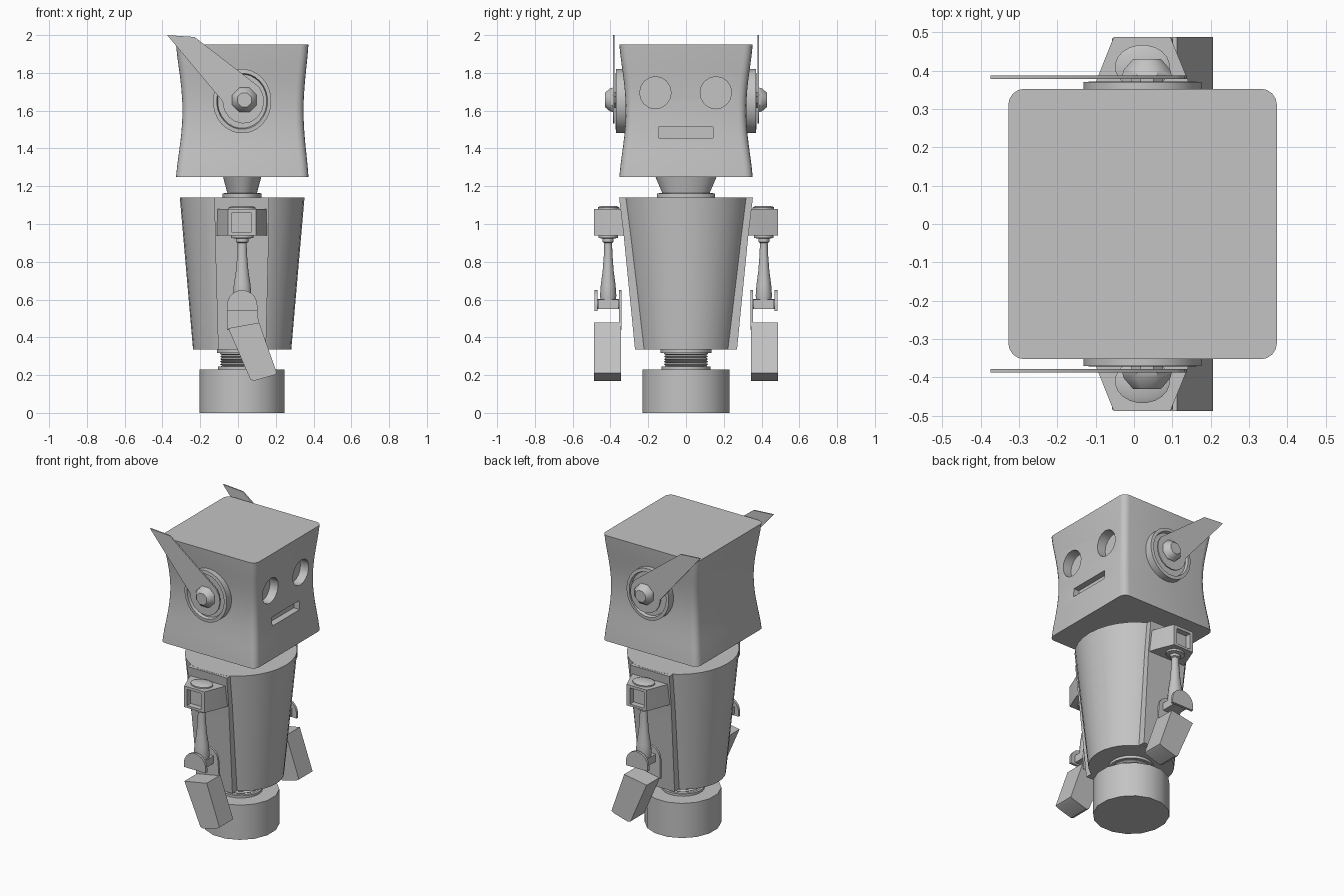
import bpy, bmesh, math
from mathutils import Vector

if "Cube" in bpy.data.objects:
    bpy.data.objects.remove(bpy.data.objects["Cube"])

grey = bpy.data.materials.new("robot_grey")
grey.diffuse_color = (0.55, 0.55, 0.55, 1)
grey.use_nodes = True
grey.node_tree.nodes["Principled BSDF"].inputs["Base Color"].default_value = grey.diffuse_color
CX = 0.022          # body axis in x


def loft(name, rings, mirror=False, angle=35):
    """Skin a list of equal-length point rings and cap both ends."""
    bm = bmesh.new()
    vs = [[bm.verts.new(p) for p in r] for r in rings]
    n = len(vs[0])
    for a, b in zip(vs, vs[1:]):
        for i in range(n):
            j = (i + 1) % n
            bm.faces.new((a[i], a[j], b[j], b[i]))
    bm.faces.new(vs[0][::-1])
    bm.faces.new(vs[-1])
    bmesh.ops.recalc_face_normals(bm, faces=bm.faces)
    me = bpy.data.meshes.new(name)
    bm.to_mesh(me)
    bm.free()
    ob = bpy.data.objects.new(name, me)
    bpy.context.collection.objects.link(ob)
    me.materials.append(grey)
    shade(ob, angle)
    if mirror:
        m = ob.modifiers.new("mirror", 'MIRROR')
        m.use_axis = (False, True, False)
    return ob


def select(ob):
    bpy.ops.object.select_all(action='DESELECT')
    ob.select_set(True)
    bpy.context.view_layer.objects.active = ob


def shade(ob, angle=35):
    select(ob)
    bpy.ops.object.shade_smooth_by_angle(angle=math.radians(angle))


def cut(ob, cutters):
    for c in cutters:
        m = ob.modifiers.new("cut", 'BOOLEAN')
        m.operation, m.solver, m.object = 'DIFFERENCE', 'EXACT', c
        select(ob)
        bpy.ops.object.modifier_move_to_index(modifier=m.name, index=0)
        bpy.ops.object.modifier_apply(modifier=m.name)
        bpy.data.objects.remove(c)
    shade(ob)


def ell(n, ra, rb, off=0.0):
    return [(ra * math.cos(2 * math.pi * (i + off) / n),
             rb * math.sin(2 * math.pi * (i + off) / n)) for i in range(n)]


def turned(name, prof, n=16, x=CX, y=0.0, ky=1.0, **kw):
    """Upright lathe: prof = (radius, z)."""
    return loft(name, [[(x + a, y + b, z) for a, b in ell(n, r, r * ky, .5)]
                       for r, z in prof], **kw)


def turned_y(name, prof, x, z, n=24, kz=1.0, **kw):
    """Sideways lathe: prof = (radius, y)."""
    return loft(name, [[(x + a, y, z + b) for a, b in ell(n, r, r * kz, .5)]
                       for r, y in prof], **kw)


def plate(name, pts, y0, y1, **kw):
    return loft(name, [[(x, y, z) for x, z in pts] for y in (y0, y1)], **kw)


def box(name, x0, x1, y0, y1, z0, z1, **kw):
    return plate(name, [(x0, z0), (x1, z0), (x1, z1), (x0, z1)], y0, y1, **kw)


# base drum and ribbed waist
turned("base", [(0.229, 0), (0.229, 0.23)], ky=1.02)
ribs = [(0.13, 0.23), (0.13, 0.245), (0.115, 0.245)]
for i in range(5):
    z = 0.25 + i * 0.014
    ribs += [(0.108, z), (0.118, z + 0.007)]
ribs += [(0.115, 0.318), (0.135, 0.318), (0.135, 0.336)]
turned("waist", ribs, n=24)

# torso: tapered oval tub with flattened sides
rings = []
for z, rx, ry in ((0.335, 0.26, 0.255), (1.14, 0.33, 0.355)):
    rings.append([(CX + a, max(-.96 * ry, min(.96 * ry, b)), z)
                  for a, b in ell(32, rx, ry)])
loft("torso", rings)

# raised flat panel on each side of the torso
loft("side_panel", [[(x0, 0.15, z), (x1, 0.15, z), (x1, y, z), (x0, y, z)]
                    for z, x0, x1, y in ((0.336, -0.105, 0.148, 0.27),
                                         (0.94, -0.122, 0.163, 0.33),
                                         (1.139, -0.125, 0.165, 0.354))], mirror=True)

# shoulder bracket with a square window
sh = loft("shoulder", [[(-0.122, 0.30, z), (0.163, 0.30, z), (0.143, 0.37, z),
                        (0.095, 0.488, z), (-0.053, 0.488, z), (-0.1, 0.37, z)]
                       for z in (0.94, 1.08)], mirror=True)
cut(sh, [box("window_cutter", -0.032, 0.07, 0.45, 0.55, 0.955, 1.062)])
turned("shoulder_cap", [(0.072, 1.07), (0.072, 1.088), (0.05, 1.096)],
       y=0.41, ky=0.8, n=20, mirror=True)

# turned upper arm
turned("upper_arm", [(0.06, 0.945), (0.06, 0.927), (0.034, 0.922), (0.034, 0.905),
                     (0.024, 0.9), (0.026, 0.84), (0.034, 0.75), (0.045, 0.68),
                     (0.05, 0.62), (0.046, 0.595), (0.03, 0.58)],
       y=0.412, ky=0.88, mirror=True)

# elbow pin, fork plates and tilted block hand
turned_y("elbow_pin", [(0.028, 0.342), (0.028, 0.478)], CX, 0.576, n=12, mirror=True)
box("elbow_block", CX - 0.05, CX + 0.05, 0.358, 0.466, 0.55, 0.6, mirror=True)
arc = [(CX + 0.08 * math.cos(math.pi * i / 10), 0.57 + 0.08 * math.sin(math.pi * i / 10))
       for i in range(11)]
plate("elbow_outer_plate", [(CX + 0.08, 0.54)] + arc + [(CX - 0.08, 0.54)],
      0.468, 0.484, mirror=True)
plate("elbow_inner_plate", [(CX + 0.09, 0.44), (CX + 0.085, 0.5)] + arc + [(CX - 0.08, 0.44)],
      0.342, 0.356, mirror=True)
plate("hand", [(-0.052, 0.448), (0.112, 0.478), (0.206, 0.21), (0.19, 0.2), (0.085, 0.17),
               (0.065, 0.178)], 0.345, 0.488, mirror=True, angle=20)

# neck
turned("neck_collar", [(0.104, 1.135), (0.104, 1.162), (0.078, 1.165)], ky=1.48, n=24)
turned("neck", [(0.078, 1.16), (0.105, 1.26)], ky=1.6, n=24)

# head: rounded square pinched at the middle
rings = []
R = 0.042
for k in range(13):
    t = k / 12
    w = math.sin(math.pi * t) ** 1.3
    x0, x1, y1 = -0.328 + 0.034 * w, 0.373 - 0.026 * w, 0.353 - 0.034 * w
    ring = []
    for q, (cx, cy) in enumerate(((x1 - R, y1 - R), (x0 + R, y1 - R),
                                  (x0 + R, R - y1), (x1 - R, R - y1))):
        for i in range(5):
            a = math.pi / 2 * (q + i / 4)
            ring.append((cx + R * math.cos(a), cy + R * math.sin(a), 1.25 + 0.7 * t))
    rings.append(ring)
head = loft("head", rings)

# sunken eyes and mouth
cutters = []
for y in (-0.162, 0.158):
    cutters.append(loft("eye_cutter", [[(x, y + a, 1.695 + b) for a, b in ell(16, .083, .085)]
                                       for x in (0.29, 0.45)]))
cutters.append(box("mouth_cutter", 0.31, 0.45, -0.145, 0.142, 1.455, 1.513))
cut(head, cutters)

# ears: oval dish, swept fin and faceted hub
turned_y("ear_dish", [(0.155, 0.3), (0.155, 0.37), (0.135, 0.372), (0.13, 0.352)],
         CX, 1.65, kz=1.1, n=28, mirror=True)
lobe = [(0.028 + 0.11 * math.cos(a), 1.65 + 0.118 * math.sin(a))
        for a in (math.radians(40 - 22 * i) for i in range(11))]
plate("ear_fin", [(-0.375, 2.0), (-0.23, 1.99)] + lobe, 0.378, 0.387, mirror=True)
turned_y("ear_hub", [(0.045, 0.35), (0.045, 0.385), (0.07, 0.387), (0.066, 0.402),
                     (0.04, 0.43)], 0.034, 1.657, n=8, mirror=True)
